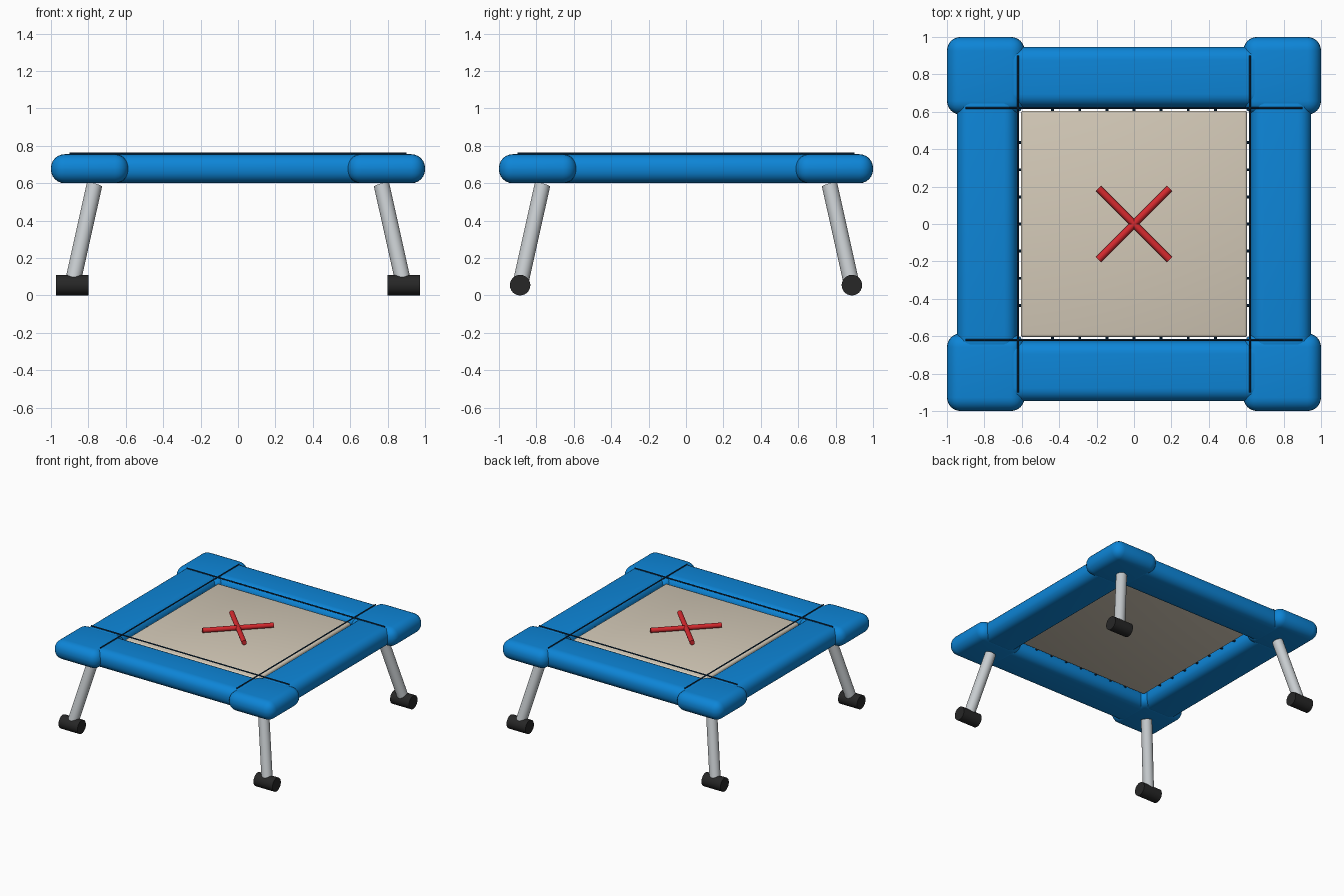
import bpy
import bmesh
import math
from mathutils import Vector

default = bpy.data.objects.get("Cube")
if default:
    bpy.data.objects.remove(default, do_unlink=True)


def material(name, rgb):
    mat = bpy.data.materials.new(name)
    mat.use_nodes = True
    mat.diffuse_color = (*rgb, 1)
    mat.node_tree.nodes["Principled BSDF"].inputs["Base Color"].default_value = (*rgb, 1)
    return mat


BLUE = material("blue padding", (0.004, 0.235, 0.68))
NAVY = material("dark cord", (0.004, 0.03, 0.08))
BEIGE = material("beige mat", (0.66, 0.59, 0.48))
RED = material("red marker", (0.66, 0.022, 0.027))
STEEL = material("light steel", (0.57, 0.60, 0.62))
RUBBER = material("black rubber", (0.02, 0.02, 0.02))


def finish(name, bm, mat):
    mesh = bpy.data.meshes.new(name)
    bm.to_mesh(mesh)
    bm.free()
    mesh.materials.append(mat)
    obj = bpy.data.objects.new(name, mesh)
    bpy.context.collection.objects.link(obj)
    bpy.ops.object.select_all(action="DESELECT")
    obj.select_set(True)
    bpy.context.view_layer.objects.active = obj
    bpy.ops.object.shade_smooth_by_angle(angle=math.radians(35))
    return obj


def rounded_box(name, low, high, radius, mat, segments=6):
    low, high = Vector(low), Vector(high)
    bm = bmesh.new()
    bmesh.ops.create_cube(bm, size=1)
    bmesh.ops.scale(bm, vec=high - low, verts=bm.verts)
    bmesh.ops.translate(bm, vec=(low + high) / 2, verts=bm.verts)
    bmesh.ops.bevel(bm, geom=bm.edges[:], offset=radius, segments=segments,
                    profile=0.5, affect="EDGES")
    return finish(name, bm, mat)


def rod(name, start, end, radius, mat, sides=24):
    start, end = Vector(start), Vector(end)
    axis = end - start
    bm = bmesh.new()
    bmesh.ops.create_cone(bm, cap_ends=True, segments=sides, radius1=radius,
                          radius2=radius, depth=axis.length)
    bmesh.ops.rotate(bm, matrix=axis.to_track_quat("Z", "Y").to_matrix(), verts=bm.verts)
    bmesh.ops.translate(bm, vec=(start + end) / 2, verts=bm.verts)
    return finish(name, bm, mat)


BOTTOM, TOP = 0.6, 0.755
INNER, OUTER = 0.625, 0.947
CORD_Z = 0.758

# Jumping mat with a crossed marker
rounded_box("mat", (-0.605, -0.605, 0.675), (0.605, 0.605, 0.72), 0.015, BEIGE, 3)
for slope, label in ((1, "a"), (-1, "b")):
    rod("cross_bar_" + label, (-0.19, -0.19 * slope, 0.746),
        (0.19, 0.19 * slope, 0.746), 0.019, RED)

# Side pads, edge cords and the straps holding the mat
for side, sign in (("back", 1), ("front", -1)):
    y0, y1 = sorted((sign * INNER, sign * OUTER))
    rounded_box(side + "_pad", (-0.7, y0, BOTTOM), (0.7, y1, TOP), 0.07, BLUE)
    rod(side + "_cord", (-0.9, sign * 0.62, CORD_Z), (0.9, sign * 0.62, CORD_Z),
        0.005, NAVY, 10)
for side, sign in (("left", 1), ("right", -1)):
    x0, x1 = sorted((sign * INNER, sign * OUTER))
    rounded_box(side + "_pad", (x0, -0.7, BOTTOM), (x1, 0.7, TOP), 0.07, BLUE)
    rod(side + "_cord", (sign * 0.62, -0.9, CORD_Z), (sign * 0.62, 0.9, CORD_Z),
        0.005, NAVY, 10)
for sign in (1, -1):
    for step in range(-3, 4):
        t = step * 0.145
        rod("strap", (t, sign * 0.595, 0.69), (t, sign * 0.65, 0.69), 0.008, NAVY, 10)
        rod("strap", (sign * 0.595, t, 0.69), (sign * 0.65, t, 0.69), 0.008, NAVY, 10)

# Corner pads, splayed legs and roller feet
for fb, sy in (("back", 1), ("front", -1)):
    for lr, sx in (("left", 1), ("right", -1)):
        name = fb + "_" + lr
        x0, x1 = sorted((sx * 0.585, sx))
        y0, y1 = sorted((sy * 0.585, sy))
        rounded_box(name + "_corner_pad", (x0, y0, BOTTOM), (x1, y1, TOP), 0.073, BLUE)
        rod(name + "_leg", (sx * 0.887, sy * 0.887, 0.055),
            (sx * 0.768, sy * 0.768, 0.59), 0.042, STEEL)
        rod(name + "_foot", (sx * 0.8, sy * 0.887, 0.055),
            (sx * 0.972, sy * 0.887, 0.055), 0.055, RUBBER)
